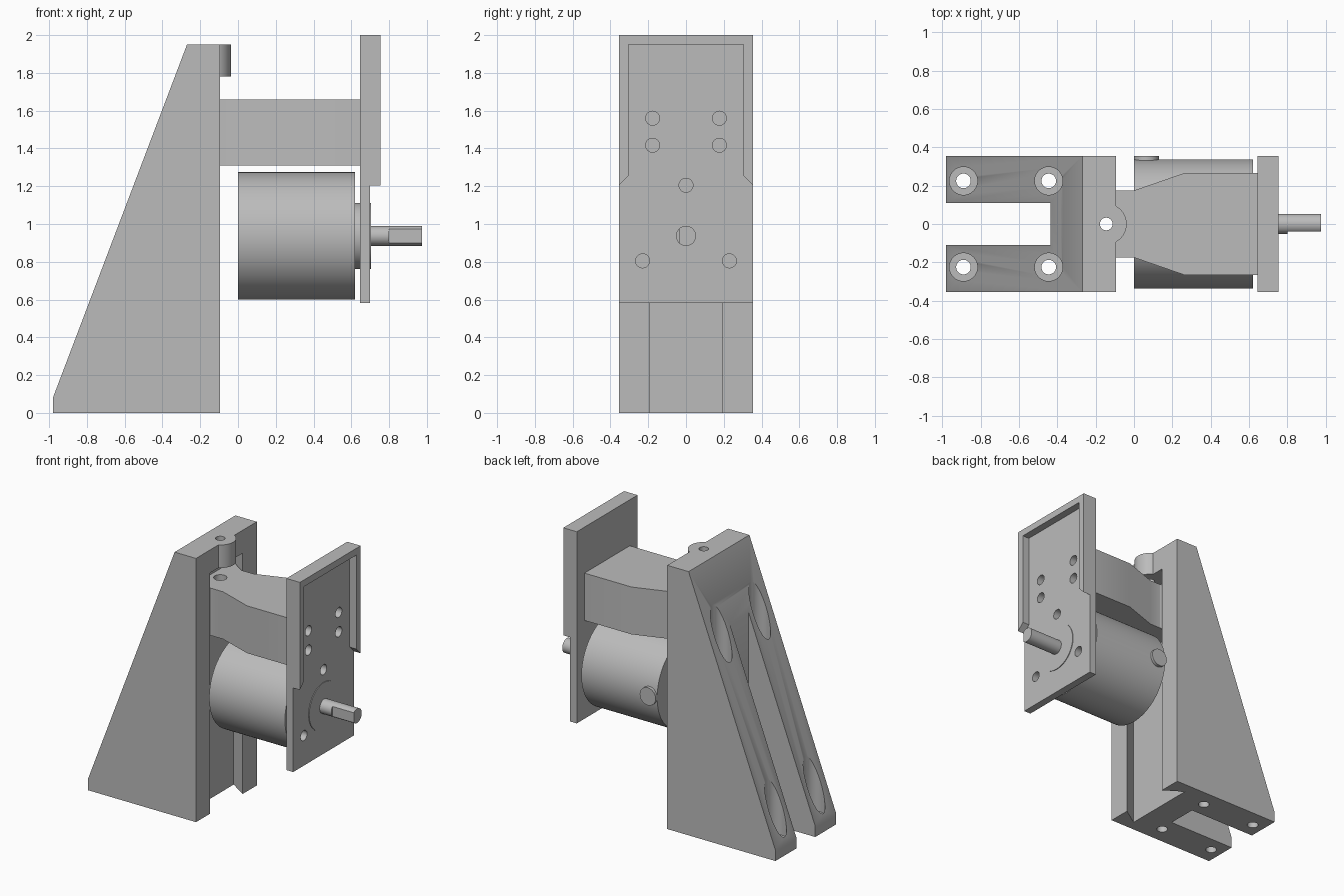
import bpy, bmesh, math

cube = bpy.data.objects.get("Cube")
if cube:
    bpy.data.objects.remove(cube, do_unlink=True)

grey = bpy.data.materials.new("plain grey")
grey.use_nodes = True
colour = (0.5, 0.5, 0.5, 1)
grey.diffuse_color = colour
grey.node_tree.nodes["Principled BSDF"].inputs["Base Color"].default_value = colour


def prism(name, outline, axis, lo, hi):
    """Extrude a 2D outline along an axis; outline is in the other two axes."""
    place = {"x": lambda a, b, t: (t, a, b),
             "y": lambda a, b, t: (a, t, b),
             "z": lambda a, b, t: (a, b, t)}[axis]
    bm = bmesh.new()
    ends = [[bm.verts.new(place(a, b, t)) for a, b in outline] for t in (lo, hi)]
    for ring in ends:
        bm.faces.new(ring)
    n = len(outline)
    for i in range(n):
        j = (i + 1) % n
        bm.faces.new((ends[0][i], ends[0][j], ends[1][j], ends[1][i]))
    bmesh.ops.recalc_face_normals(bm, faces=bm.faces)
    mesh = bpy.data.meshes.new(name)
    bm.to_mesh(mesh)
    bm.free()
    mesh.materials.append(grey)
    obj = bpy.data.objects.new(name, mesh)
    bpy.context.collection.objects.link(obj)
    return obj


def circle(a, b, r, n=48):
    turns = [2 * math.pi * i / n for i in range(n)]
    return [(a + r * math.cos(t), b + r * math.sin(t)) for t in turns]


def rect(a0, a1, b0, b1):
    return [(a0, b0), (a1, b0), (a1, b1), (a0, b1)]


def mirrored(half):
    """Close a half outline by mirroring it over its second coordinate."""
    return half + [(a, -b) for a, b in reversed(half)]


def boolean(target, tool, operation="DIFFERENCE"):
    tool.hide_render = True
    mod = target.modifiers.new("cut", "BOOLEAN")
    mod.operation, mod.solver, mod.object = operation, "EXACT", tool
    bpy.context.view_layer.objects.active = target
    bpy.ops.object.modifier_apply(modifier=mod.name)
    bpy.data.objects.remove(tool, do_unlink=True)


def drill(target, axis, a, b, r, lo, hi):
    boolean(target, prism("drill", circle(a, b, r), axis, lo, hi))


FRONT = -0.095      # face of the stand that carries the slide
PIN = -0.145        # adjusting screw position
AXLE = 0.937        # motor axis height

# Wedge stand with a dovetail groove, a foot slot and a screw lug
stand = prism("wedge_stand", [(-0.98, 0), (-0.98, 0.08), (-0.27, 1.95),
                              (FRONT, 1.95), (FRONT, 0)], "y", -0.355, 0.355)
boolean(stand, prism("slot", rect(-1.1, -0.435, -0.11, 0.11), "z", -0.1, 2.1))
groove = mirrored([(FRONT + 0.05, 0.157), (FRONT, 0.19), (FRONT - 0.135, 0.278)])
boolean(stand, prism("groove", groove, "z", -0.1, 1.78))
boolean(stand, prism("lug", circle(PIN, 0, 0.107), "z", 1.78, 1.95), "UNION")
drill(stand, "z", PIN, 0, 0.033, 1.7, 2.1)
for x in (-0.89, -0.445):
    for y in (-0.225, 0.225):
        drill(stand, "z", x, y, 0.038, -0.1, 0.5)
        drill(stand, "z", x, y, 0.073, 0.09, 2.1)

# Sliding arm with dovetail tongue
arm = prism("slide_arm", mirrored([(FRONT - 0.13, 0.262), (FRONT, 0.175), (0, 0.175),
                                   (0.26, 0.265), (0.645, 0.265)]), "z", 1.31, 1.66)
drill(arm, "z", PIN, 0, 0.045, 1.2, 1.8)

# Face plate with a raised rim round the top
plate = prism("face_plate", rect(-0.355, 0.355, 0.583, 2), "x", 0.645, 0.7)
rim = prism("plate_rim", [(-0.355, 1.205), (-0.305, 1.255), (-0.305, 1.95),
                          (0.305, 1.95), (0.305, 1.255), (0.355, 1.205),
                          (0.355, 2), (-0.355, 2)], "x", 0.69, 0.755)
boolean(plate, rim, "UNION")
holes = [(0, 1.205)] + [(s * y, z) for s in (-1, 1)
                        for y, z in ((0.177, 1.56), (0.177, 1.417), (0.23, 0.805))]
for y, z in holes:
    drill(plate, "x", y, z, 0.037, 0.6, 0.8)
drill(plate, "x", 0, AXLE, 0.175, 0.6, 0.8)

# Motor
body = prism("motor_body", circle(0, AXLE, 0.337, 96), "x", 0, 0.62)
collar = prism("motor_collar", circle(0, AXLE, 0.175), "x", 0.615, 0.705)
plug = prism("motor_side_plug", circle(0.065, AXLE, 0.065), "y", 0.25, 0.355)
shaft = prism("motor_shaft", circle(0, AXLE, 0.053), "x", 0.7, 0.975)
boolean(shaft, prism("flat", rect(-0.1, -0.038, 0.8, 1.1), "x", 0.8, 1.1))

# Smooth the round surfaces and keep the edges sharp
bpy.ops.object.select_all(action="DESELECT")
for obj in (stand, arm, plate, body, collar, plug, shaft):
    obj.select_set(True)
bpy.context.view_layer.objects.active = stand
bpy.ops.object.shade_smooth_by_angle(angle=math.radians(25))
